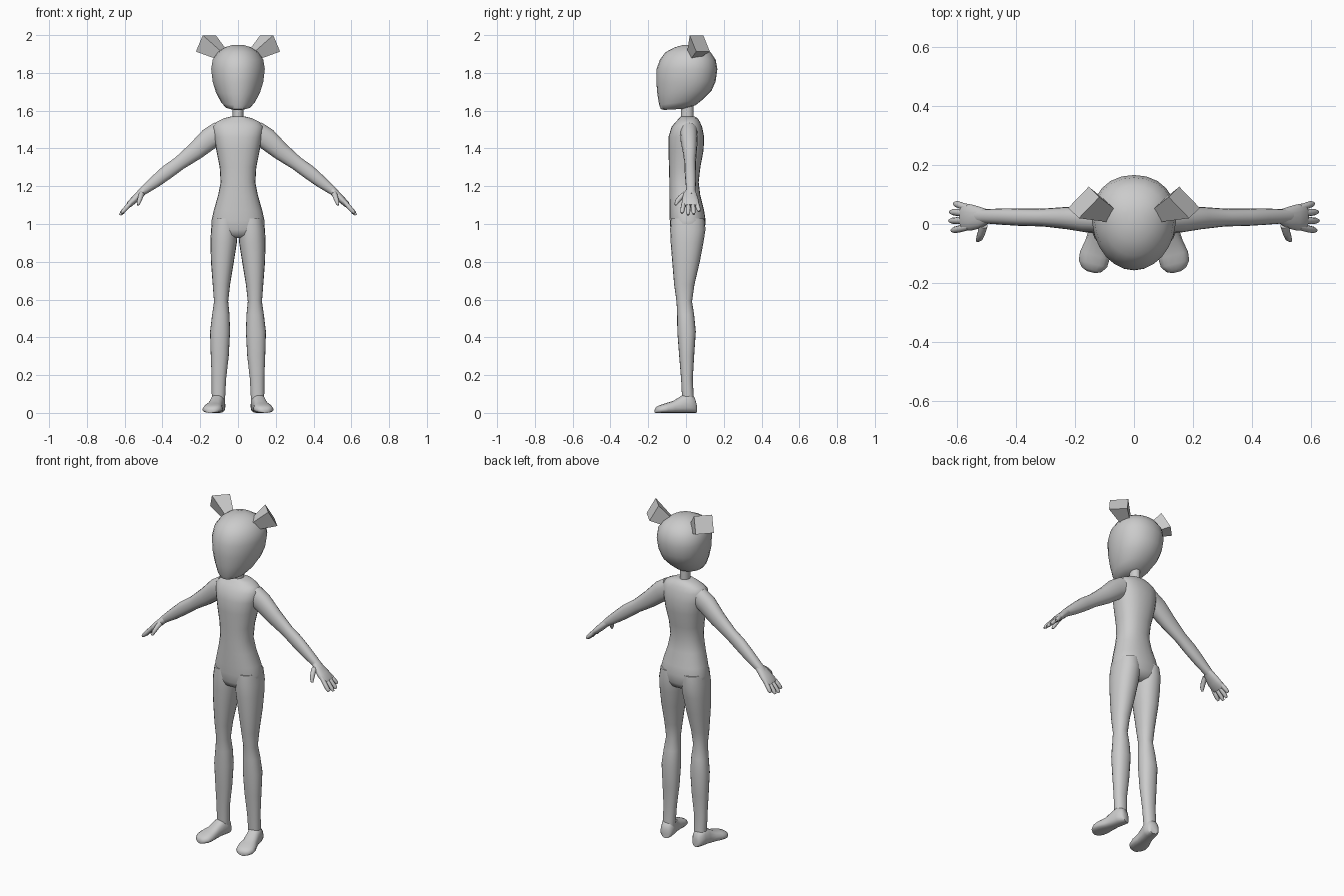
import bpy, bmesh, math
from mathutils import Vector as V

grey = bpy.data.materials.new("plain_grey")
grey.diffuse_color = (0.6, 0.6, 0.6, 1)


def ring(c, a, b, n=2.0, egg=0.0, sides=20):
    """Superellipse section spanned by half-axes a and b; egg widens a towards +b."""
    out = []
    for i in range(sides):
        t = 2 * math.pi * i / sides
        co, si = math.cos(t), math.sin(t)
        u = math.copysign(abs(co) ** (2 / n), co)
        v = math.copysign(abs(si) ** (2 / n), si)
        out.append(V(c) + V(a) * u * (1 + egg * v) + V(b) * v)
    return out


def loft(name, rings, mirror=False, angle=50):
    """Skin consecutive rings, cap both ends."""
    bm = bmesh.new()
    vs = [[bm.verts.new(p) for p in r] for r in rings]
    k = len(vs[0])
    for r, s in zip(vs, vs[1:]):
        for i in range(k):
            j = (i + 1) % k
            bm.faces.new((r[i], r[j], s[j], s[i]))
    bm.faces.new(vs[0][::-1])
    bm.faces.new(vs[-1])
    bmesh.ops.recalc_face_normals(bm, faces=bm.faces)
    me = bpy.data.meshes.new(name)
    bm.to_mesh(me)
    bm.free()
    me.materials.append(grey)
    ob = bpy.data.objects.new(name, me)
    bpy.context.collection.objects.link(ob)
    if mirror:
        ob.modifiers.new("mirror", 'MIRROR')
    bpy.ops.object.select_all(action='DESELECT')
    ob.select_set(True)
    bpy.context.view_layer.objects.active = ob
    bpy.ops.object.shade_smooth_by_angle(angle=math.radians(angle))
    return ob


def upright(rows, n=2.0, egg=0.0, sides=20):
    """Rows of (z, x_min, x_max, y_front, y_back, rise_at_back)."""
    return [ring(((x0 + x1) / 2, (f + b) / 2, z + r / 2), ((x1 - x0) / 2, 0, 0),
                 (0, (b - f) / 2, r / 2), n, egg, sides) for z, x0, x1, f, b, r in rows]


def tube(rows, sides=12):
    """Rows of (x, y, z, half_width, half_thickness) following a path."""
    pts = [V(r[:3]) for r in rows]
    out = []
    for i, r in enumerate(rows):
        d = (pts[min(i + 1, len(pts) - 1)] - pts[max(i - 1, 0)]).normalized()
        up = d.cross(V((0, 1, 0))).normalized()
        side = up.cross(d).normalized()
        out.append(ring(pts[i], side * r[3], up * r[4], 2.2, 0, sides))
    return out


# Head: egg narrowing towards the face, chin tilted up at the back
head = [(1.604, .035, -.115, -.01, .006), (1.608, .066, -.133, .05, .02),
        (1.63, .09, -.142, .09, .03), (1.69, .117, -.152, .135, .015),
        (1.75, .134, -.157, .157, .005), (1.82, .142, -.156, .166, 0),
        (1.87, .134, -.138, .157, 0), (1.91, .106, -.108, .13, 0),
        (1.935, .07, -.06, .09, 0), (1.948, .03, -.015, .05, 0)]
loft("head", upright([(z, -w, w, f, b, r) for z, w, f, b, r in head], 2.1, .1, 24))

# Neck
loft("neck", upright([(z, -.028, .028, -.027, .04, 0) for z in (1.54, 1.68)], sides=12))

# Hair bunches: flared square blocks
nrm = V((.62, .6, .5)).normalized()
tan = nrm.cross(V((0, 0, 1))).normalized()
upv = tan.cross(nrm)


def square(c, h):
    return [V(c) + tan * h * s + upv * h * t for s, t in ((-1, -1), (1, -1), (1, 1), (-1, 1))]


loft("hair_bunch", [square((.085, .035, 1.895), .026), square((.17, .073, 1.956), .05)], True, 30)

# Torso
torso = [(.925, .05, -.04, .05), (.94, .105, -.07, .085), (.97, .138, -.082, .1),
         (1.02, .14, -.086, .104), (1.07, .129, -.087, .096), (1.15, .106, -.088, .076),
         (1.22, .092, -.088, .067), (1.3, .097, -.09, .076), (1.39, .115, -.093, .093),
         (1.46, .127, -.093, .096), (1.515, .134, -.076, .085), (1.54, .115, -.055, .074),
         (1.56, .075, -.036, .062), (1.57, .032, -.026, .045)]
loft("torso", upright([(z, -w, w, f, b, 0) for z, w, f, b in torso], 2.3, 0, 24))

# Legs
leg = [(.05, .07, .135, -.02, .043), (.1, .067, .139, -.022, .04), (.18, .063, .139, -.026, .036),
       (.3, .049, .144, -.036, .043), (.43, .042, .148, -.046, .052), (.52, .045, .137, -.047, .043),
       (.59, .052, .127, -.05, .032), (.68, .042, .134, -.063, .045), (.8, .022, .143, -.073, .073),
       (.9, .006, .146, -.081, .092), (.97, .001, .143, -.084, .103), (1.03, .005, .134, -.08, .098)]
loft("leg", upright([r + (0,) for r in leg], 2.2), True)

# Feet: turned slightly outwards, toes wide and low
foot = [(.053, .02, .05), (.042, .033, .085), (.01, .039, .105), (-.025, .037, .09),
        (-.065, .041, .064), (-.105, .05, .052), (-.135, .048, .042), (-.155, .033, .032),
        (-.163, .014, .02)]
loft("foot", [ring((.105 - .22 * (y - .02), y, h / 2), (w, w * .25, 0), (0, 0, h / 2), 2.6, -.1, 16)
              for y, w, h in foot], True)

# Arms
loft("arm", tube([(.095, .015, 1.485, .046, .06), (.15, .016, 1.452, .046, .058),
                  (.225, .02, 1.386, .038, .048), (.31, .022, 1.322, .03, .037),
                  (.375, .023, 1.275, .03, .038), (.44, .025, 1.223, .028, .032),
                  (.505, .026, 1.173, .024, .022), (.53, .026, 1.15, .025, .018)], 16), True)

# Palm
loft("palm", tube([(.495, .026, 1.18, .023, .02), (.52, .022, 1.157, .036, .02),
                   (.55, .022, 1.128, .044, .019), (.575, .024, 1.104, .046, .016),
                   (.583, .024, 1.095, .04, .012)], 16), True)

# Fingers: fanned out from the knuckles, then the thumb
for i, (y0, y1, reach) in enumerate(((-.012, -.022, .85), (.012, .011, 1), (.036, .041, .95),
                                     (.057, .07, .7))):
    loft("finger_%d" % (i + 1), tube(
        [(.57 + .055 * t * reach, y0 + (y1 - y0) * t, 1.11 - .062 * t * reach, w, w)
         for t, w in ((-.2, .011), (.4, .012), (.8, .011), (1, .006))], 8), True)
loft("thumb", tube([(.51, -.005, 1.16, .014, .015), (.517, -.03, 1.14, .014, .013),
                    (.524, -.048, 1.118, .012, .011), (.53, -.056, 1.1, .006, .006)], 8), True)
